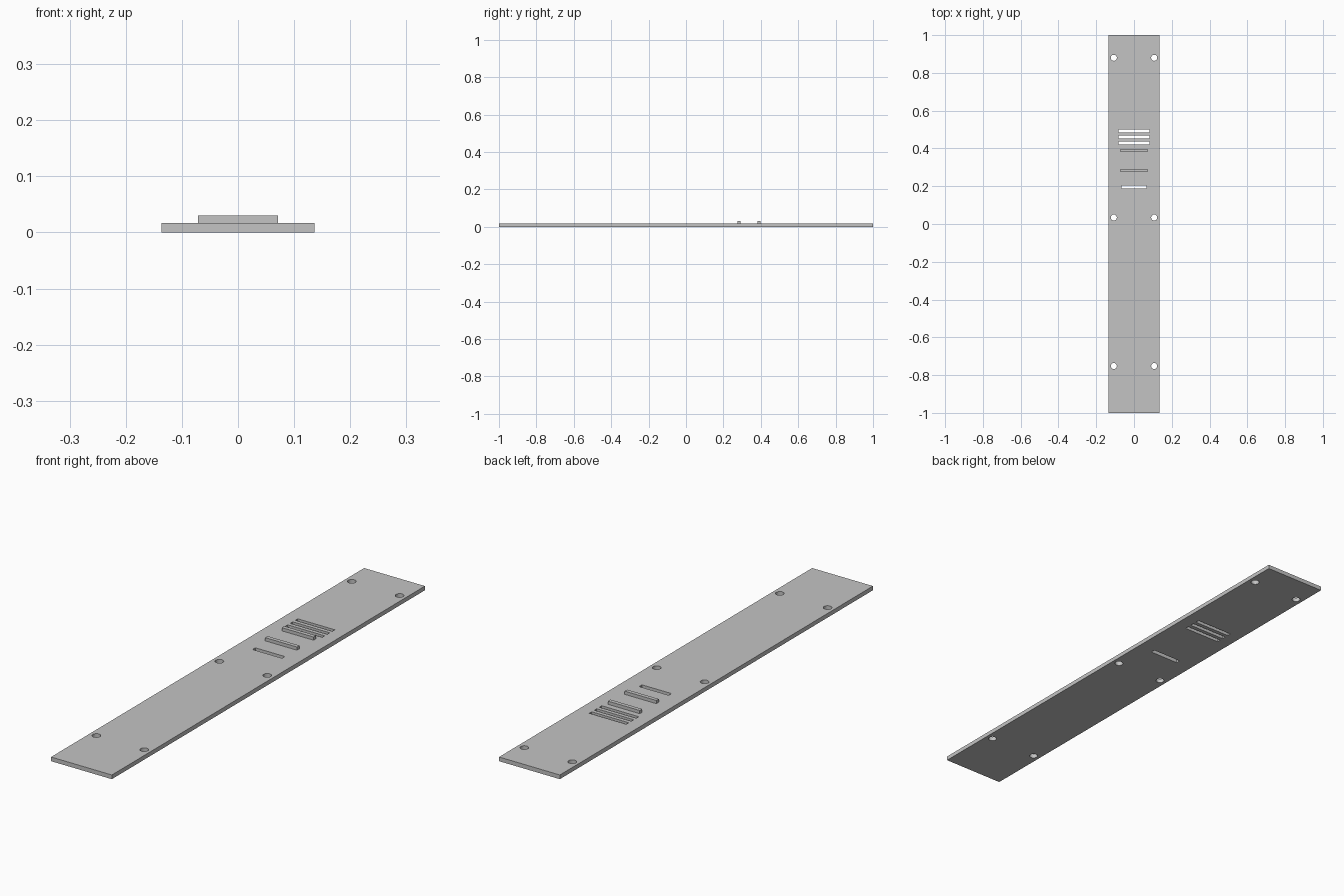
import bpy

if "Cube" in bpy.data.objects:
    bpy.data.objects.remove(bpy.data.objects["Cube"])

T = 0.017          # plate thickness
W = 0.136          # plate half width

metal = bpy.data.materials.new("light_grey")
metal.diffuse_color = (0.55, 0.55, 0.55, 1)
metal.use_nodes = True
metal.node_tree.nodes["Principled BSDF"].inputs["Base Color"].default_value = metal.diffuse_color


def box(name, x, y, z, sx, sy, sz):
    bpy.ops.mesh.primitive_cube_add(size=1, location=(x, y, z))
    ob = bpy.context.object
    ob.name = name
    ob.scale = (sx, sy, sz)
    bpy.ops.object.transform_apply(location=True, rotation=False, scale=True)
    ob.data.materials.append(metal)
    return ob


# Long flat plate
plate = box("plate", 0, 0, T / 2, 2 * W, 2, T)

# Cutters: three vent slots, one shorter slot, six screw holes
cutters = [box("slot_cutter", 0, y, T / 2, 0.166, 0.016, 0.1)
           for y in (0.428, 0.46, 0.492)]
cutters.append(box("short_slot_cutter", 0, 0.196, T / 2, 0.132, 0.018, 0.1))
for y in (0.88, 0.034, -0.752):
    for x in (-0.107, 0.107):
        bpy.ops.mesh.primitive_cylinder_add(vertices=32, radius=0.016, depth=0.1,
                                            location=(x, y, T / 2))
        hole = bpy.context.object
        hole.name = "screw_hole_cutter"
        hole.data.materials.append(metal)
        cutters.append(hole)

# Cut the openings, then discard the cutters
for c in cutters:
    c.hide_render = True
    mod = plate.modifiers.new("cut", 'BOOLEAN')
    mod.operation = 'DIFFERENCE'
    mod.solver = 'EXACT'
    mod.object = c
    bpy.context.view_layer.objects.active = plate
    bpy.ops.object.modifier_apply(modifier=mod.name)
for c in cutters:
    bpy.data.objects.remove(c)

# Two raised ribs standing on the plate
for i, y in enumerate((0.283, 0.389)):
    box(f"raised_rib_{i + 1}", 0, y, (T + 0.03) / 2, 0.142, 0.016, 0.03 - T)
